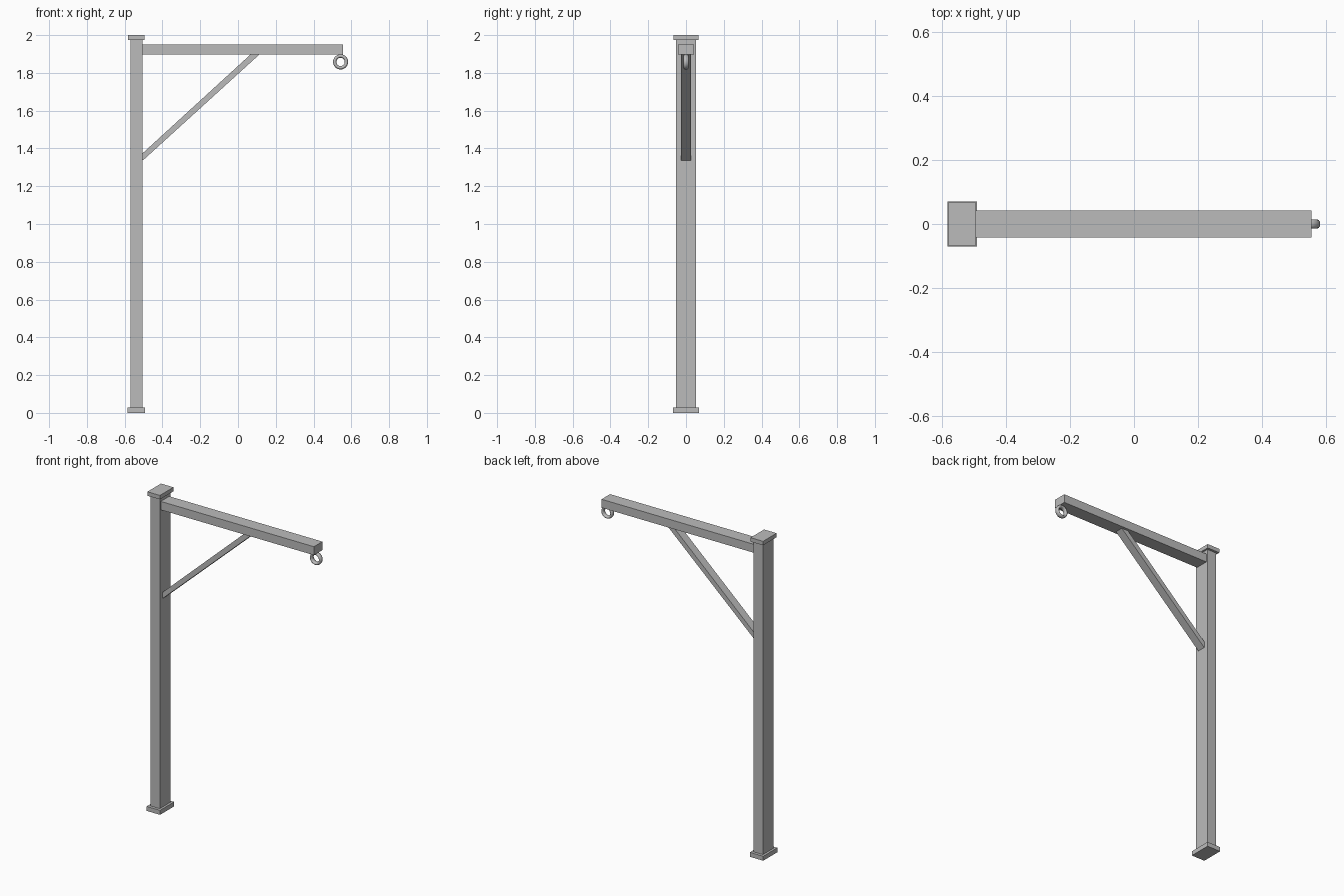
import bpy
import bmesh
from math import cos, sin, tau

if "Cube" in bpy.data.objects:
    bpy.data.objects.remove(bpy.data.objects["Cube"], do_unlink=True)

steel = bpy.data.materials.new("grey_steel")
steel.use_nodes = True
grey = (0.5, 0.5, 0.5, 1)
steel.diffuse_color = grey
steel.node_tree.nodes["Principled BSDF"].inputs["Base Color"].default_value = grey


def finish(name, bm):
    bmesh.ops.recalc_face_normals(bm, faces=bm.faces)
    mesh = bpy.data.meshes.new(name)
    bm.to_mesh(mesh)
    bm.free()
    mesh.materials.append(steel)
    obj = bpy.data.objects.new(name, mesh)
    bpy.context.collection.objects.link(obj)
    return obj


def slab(name, outline, half_depth):
    """Extrude an x-z outline evenly along y."""
    bm = bmesh.new()
    face = bm.faces.new([bm.verts.new((x, -half_depth, z)) for x, z in outline])
    out = bmesh.ops.extrude_face_region(bm, geom=[face])
    for v in out["geom"]:
        if isinstance(v, bmesh.types.BMVert):
            v.co.y = half_depth
    return finish(name, bm)


def box(name, x0, x1, z0, z1, half_depth):
    return slab(name, [(x0, z0), (x1, z0), (x1, z1), (x0, z1)], half_depth)


# Upright post with its foot and cap
POST_X = -0.538
for name, half_width, z0, z1, half_depth in (
    ("post", 0.032, 0.02, 1.98, 0.052),
    ("base_plate", 0.0465, 0, 0.028, 0.07),
    ("top_cap", 0.0435, 1.975, 2, 0.067),
):
    box(name, POST_X - half_width, POST_X + half_width, z0, z1, half_depth)

# Horizontal arm and diagonal brace
box("arm", -0.515, 0.556, 1.897, 1.95, 0.042)
slab("brace", [(-0.503, 1.337), (0.114, 1.898), (0.067, 1.898), (-0.5225, 1.3585)], 0.026)

# Hanging ring, its section stretched along y
RINGS, SIDES = 24, 12
bm = bmesh.new()
loops = []
for i in range(RINGS):
    a = tau * i / RINGS
    loop = []
    for j in range(SIDES):
        b = tau * j / SIDES
        r = 0.031 + 0.009 * cos(b)
        loop.append(bm.verts.new((0.543 + r * cos(a), 0.014 * sin(b), 1.858 + r * sin(a))))
    loops.append(loop)
for i in range(RINGS):
    p, q = loops[i], loops[(i + 1) % RINGS]
    for j in range(SIDES):
        k = (j + 1) % SIDES
        bm.faces.new((p[j], p[k], q[k], q[j])).smooth = True
finish("hanging_ring", bm)
